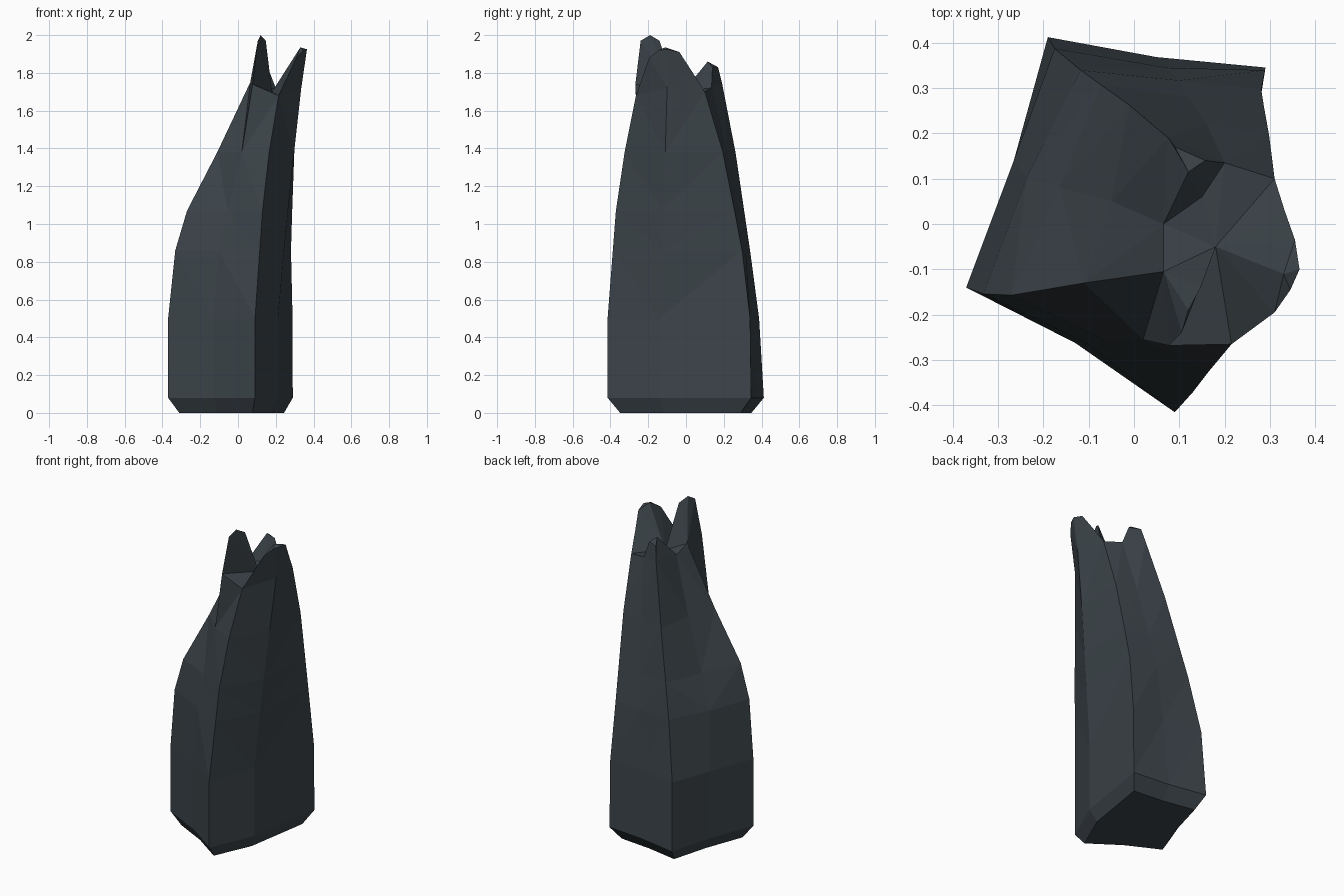
import bpy, bmesh

if "Cube" in bpy.data.objects:
    bpy.data.objects.remove(bpy.data.objects["Cube"])

# Vertical edge lines of the spire, each a path of (z, x, y) ending at the rim
front_left = [(.5, -.37, -.14), (.88, -.33, -.155), (1.07, -.27, -.157), (1.38, -.11, -.13), (1.75, .065, -.105)]
front_mid = [(.5, -.13, -.262), (.88, -.10, -.265), (1.38, .02, -.255), (1.74, .077, -.268)]
front_right = [(.5, .09, -.415), (1.15, .135, -.365), (1.38, .165, -.325), (1.68, .215, -.265)]
right_mid = [(.5, .212, -.14), (.88, .245, -.13), (1.38, .297, -.11), (1.72, .335, -.1)]
back_right = [(.45, .29, .345), (.88, .28, .295), (1.38, .298, .195), (1.70, .31, .1)]
back_mid = [(.2, .05, .368), (.88, .10, .315), (1.38, .16, .22), (1.72, .2, .135)]
back_left = [(.08, -.19, .412), (.5, -.175, .387), (.8, -.13, .348), (1.38, -.01, .262), (1.75, .075, .19)]
left_mid = [(.5, -.265, .14), (.88, -.235, .10), (1.38, -.05, .05), (1.72, .065, 0)]
PATHS = [front_left, front_mid, front_right, right_mid,
         back_right, back_mid, back_left, left_mid]
LEVELS = [.08, .5, .86, 1.07, 1.38]


def at_height(path, z):
    if z <= path[0][0]:
        return path[0][1], path[0][2], z
    for a, b in zip(path, path[1:]):
        if z <= b[0]:
            t = (z - a[0]) / (b[0] - a[0])
            return a[1] + (b[1] - a[1]) * t, a[2] + (b[2] - a[2]) * t, z


bm = bmesh.new()


def face(*verts):
    bm.faces.new(verts)


# Body: inset foot ring, level rings, and an uneven rim
foot = [(.84 * x, .84 * y, 0) for x, y, z in (at_height(p, .08) for p in PATHS)]
coords = [foot] + [[at_height(p, z) for p in PATHS] for z in LEVELS]
coords.append([(p[-1][1], p[-1][2], p[-1][0]) for p in PATHS])
rings = [[bm.verts.new(c) for c in ring] for ring in coords]
for low, high in zip(rings, rings[1:]):
    for i in range(8):
        j = (i + 1) % 8
        face(low[i], low[j], high[j], high[i])
face(*reversed(rings[0]))

# Hollow at the crown
FL, FM, FR, RM, BR, BM, BL, LM = rings[-1]
pit = bm.verts.new((.18, -.05, 1.70))
face(FM, FR, pit)
face(BR, BM, pit)
face(LM, FL, pit)

# Front prong
a, b, c = [bm.verts.new(p) for p in ((.105, -.24, 1.97), (.12, -.19, 2.0), (.147, -.14, 1.97))]
face(FL, FM, a)
face(FL, a, b)
face(FL, b, c)
face(FL, c, pit)
face(FM, pit, a)
face(a, pit, b)
face(b, pit, c)

# Right prong: outer fan, bevelled tip and inner fan
tips = [bm.verts.new(p) for p in ((.31, -.195, 1.88), (.345, -.145, 1.92), (.365, -.1, 1.925),
                                  (.355, -.035, 1.91), (.332, .03, 1.81))]
edge = [FR] + tips + [BR]
peak = bm.verts.new((.33, -.11, 1.935))
for p, q in zip(edge, edge[1:]):
    face(RM, q, p)
for p, q in zip(tips[:4], tips[1:4]):
    face(p, q, peak)
for p, q in zip([FR, tips[0], peak, tips[3], tips[4]], [tips[0], peak, tips[3], tips[4], BR]):
    face(p, q, pit)

# Small back prong
d, e, f, g = [bm.verts.new(p) for p in ((.09, .17, 1.83), (.12, .115, 1.86),
                                        (.157, .14, 1.83), (.15, .06, 1.71))]
face(BL, d, e)
face(BL, e, LM)
face(BL, BM, f, d)
face(d, f, e)
face(LM, e, g)
face(e, f, g)
face(f, BM, g)
face(LM, g, pit)
face(g, BM, pit)

bmesh.ops.triangulate(bm, faces=bm.faces[:])
bmesh.ops.recalc_face_normals(bm, faces=bm.faces[:])
mesh = bpy.data.meshes.new("rock_spire")
bm.to_mesh(mesh)
bm.free()
spire = bpy.data.objects.new("rock_spire", mesh)
bpy.context.collection.objects.link(spire)

# Dark slate colour
slate = bpy.data.materials.new("slate")
slate.diffuse_color = (.045, .058, .068, 1)
slate.use_nodes = True
slate.node_tree.nodes["Principled BSDF"].inputs["Base Color"].default_value = slate.diffuse_color
mesh.materials.append(slate)
